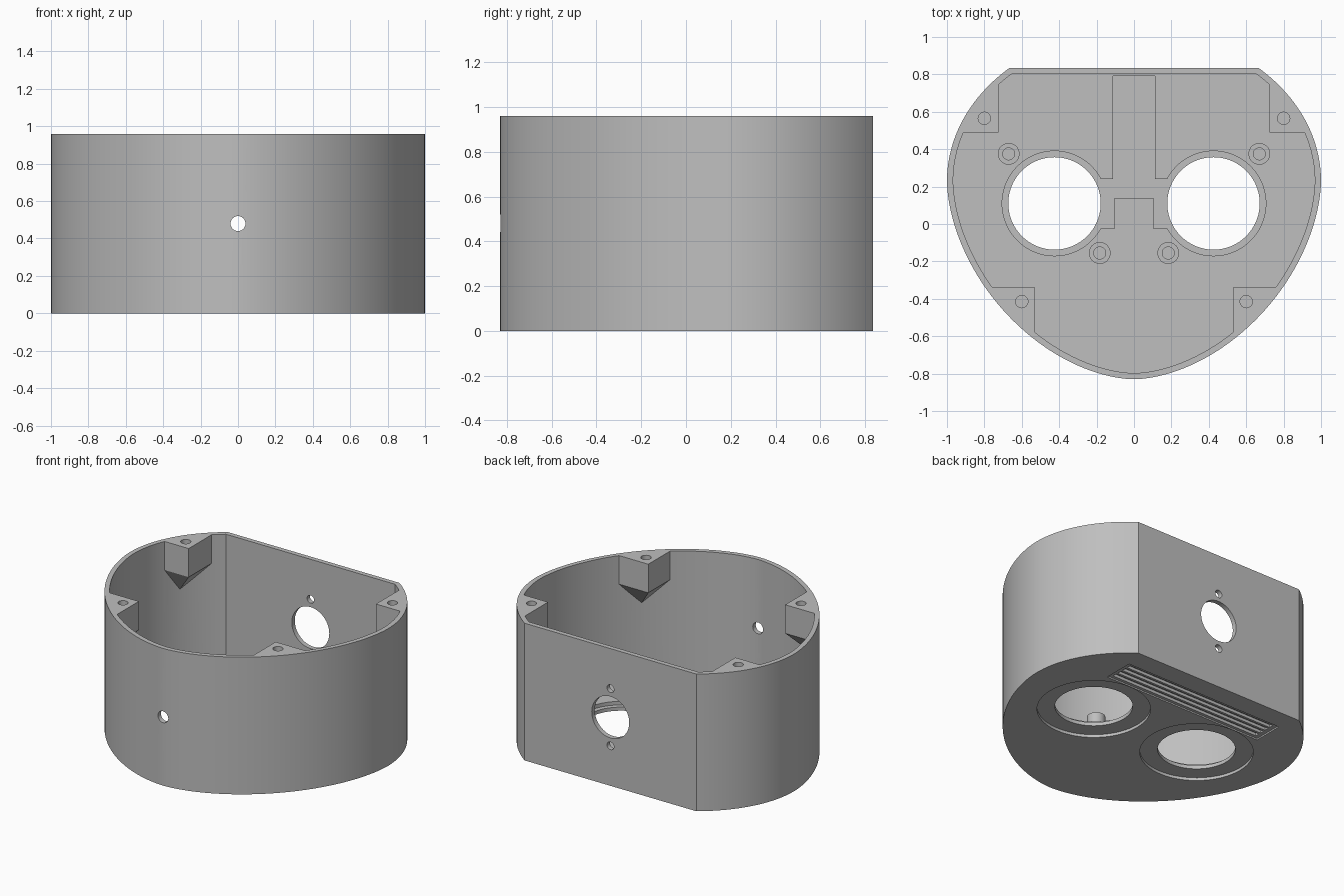
import bpy, bmesh, math
from mathutils import Matrix

cube = bpy.data.objects.get("Cube")
if cube:
    bpy.data.objects.remove(cube, do_unlink=True)

HEIGHT, WALL, FLOOR = 0.96, 0.033, 0.07

grey = bpy.data.materials.new("plain grey")
grey.use_nodes = True
colour = (0.52, 0.52, 0.52, 1)
grey.diffuse_color = colour
grey.node_tree.nodes["Principled BSDF"].inputs["Base Color"].default_value = colour


def add_object(name, bm):
    bmesh.ops.recalc_face_normals(bm, faces=bm.faces)
    mesh = bpy.data.meshes.new(name)
    bm.to_mesh(mesh)
    bm.free()
    mesh.materials.append(grey)
    obj = bpy.data.objects.new(name, mesh)
    bpy.context.collection.objects.link(obj)
    return obj


def prism(name, points, z0, z1):
    bm = bmesh.new()
    low = [bm.verts.new((x, y, z0)) for x, y in points]
    high = [bm.verts.new((x, y, z1)) for x, y in points]
    bm.faces.new(low)
    bm.faces.new(high)
    for i in range(len(points)):
        j = (i + 1) % len(points)
        bm.faces.new((low[i], low[j], high[j], high[i]))
    return add_object(name, bm)


def box(name, x0, x1, y0, y1, z0, z1):
    return prism(name, [(x0, y0), (x1, y0), (x1, y1), (x0, y1)], z0, z1)


def disc(name, x, y, r, z0, z1, n=64):
    ring = [(x + r * math.cos(2 * math.pi * i / n), y + r * math.sin(2 * math.pi * i / n))
            for i in range(n)]
    return prism(name, ring, z0, z1)


def wall_drill(x, y, z, r, n=40):
    """Cylinder lying along y."""
    obj = disc("drill", 0, 0, r, -0.15, 0.15, n)
    obj.data.transform(Matrix.Translation((x, y, z)) @ Matrix.Rotation(math.pi / 2, 4, 'X'))
    return obj


def cut(target, *cutters):
    for cutter in cutters:
        cutter.hide_render = True
        mod = target.modifiers.new("cut", 'BOOLEAN')
        mod.operation, mod.solver, mod.object = 'DIFFERENCE', 'EXACT', cutter
        bpy.context.view_layer.objects.active = target
        bpy.ops.object.modifier_apply(modifier=mod.name)
        bpy.data.objects.remove(cutter, do_unlink=True)


def outline(inset):
    """Rounded shield shape with a flat back."""
    mid, a, back, front, flat = 0.23, 1 - inset, 0.81 - inset, 1.06 - inset, 0.835 - inset
    top = math.asin((flat - mid) / back)
    half = []
    for i in range(20):
        t = top * (1 - i / 20)
        half.append((a * math.cos(t), mid + back * math.sin(t)))
    for i in range(40):
        t = math.pi / 2 * i / 40
        half.append((a * math.cos(t) ** 1.13, mid - front * math.sin(t) ** 1.13))
    return half + [(0, mid - front)] + [(-x, y) for x, y in reversed(half)]


def corner_post(side, inner, outer, tip):
    """Square post with a pointed underside running into the wall."""
    bm = bmesh.new()
    for x in (inner[0], outer[0]):
        for y in (inner[1], outer[1]):
            for z in (0.76, 1.3):
                bm.verts.new((side * x, y, z))
    bm.verts.new((side * tip[0], tip[1], 0.58))
    bmesh.ops.convex_hull(bm, input=bm.verts)
    return add_object("post", bm)


# Housing: outer body minus a cavity that leaves the four corner posts
housing = prism("housing", outline(0), 0, HEIGHT)
cavity = prism("cavity", outline(WALL), FLOOR, 1.2)
for side in (-1, 1):
    cut(cavity,
        corner_post(side, (0.725, 0.49), (1.05, 0.9), (0.88, 0.6)),
        corner_post(side, (0.53, -0.34), (0.85, -0.68), (0.69, -0.48)))
cut(housing, cavity)

# Screw holes in the posts, round floor openings and their recesses
for side in (-1, 1):
    for x, y in ((0.8, 0.565), (0.6, -0.415)):
        cut(housing, disc("drill", side * x, y, 0.033, 0.8, 1.1, 32))
    eye = side * 0.425
    cut(housing,
        disc("recess", eye, 0.11, 0.36, -0.1, 0.02, 96),
        disc("opening", eye, 0.11, 0.247, -0.1, 0.2, 96),
        disc("seat", eye, 0.11, 0.28, 0.045, 0.2, 96),
        box("tab", *sorted((side * 0.105, side * 0.3)), -0.025, 0.24, 0.045, 0.2))

# Cable channel in the floor
cut(housing, box("channel", -0.113, 0.113, 0.14, 0.79, 0.041, 0.2))

# Ribbed panel sunk into the underside
cut(housing, box("panel", -0.62, 0.62, 0.475, 0.69, -0.1, 0.01))
for i in range(4):
    y = 0.497 + i * 0.046
    cut(housing, box("slot", -0.59, 0.59, y, y + 0.03, -0.1, 0.03))

# Back opening with two screw holes, and the small front hole
cut(housing,
    wall_drill(0, 0.82, 0.48, 0.145, 64),
    wall_drill(0, 0.82, 0.68, 0.027),
    wall_drill(0, 0.82, 0.28, 0.027),
    wall_drill(0, -0.81, 0.48, 0.04))

# Hollow screw bosses on the floor
parts = [housing]
for side, word in ((-1, "right"), (1, "left")):
    for label, x, y in (("back", 0.67, 0.375), ("front", 0.183, -0.155)):
        boss = disc(f"{label}_{word}_screw_boss", side * x, y, 0.058, FLOOR - 0.01, 0.15, 40)
        cut(boss, disc("drill", side * x, y, 0.032, FLOOR + 0.005, 0.3, 32))
        parts.append(boss)

for obj in bpy.context.view_layer.objects:
    obj.select_set(obj in parts)
bpy.context.view_layer.objects.active = housing
bpy.ops.object.shade_smooth_by_angle(angle=math.radians(25))
